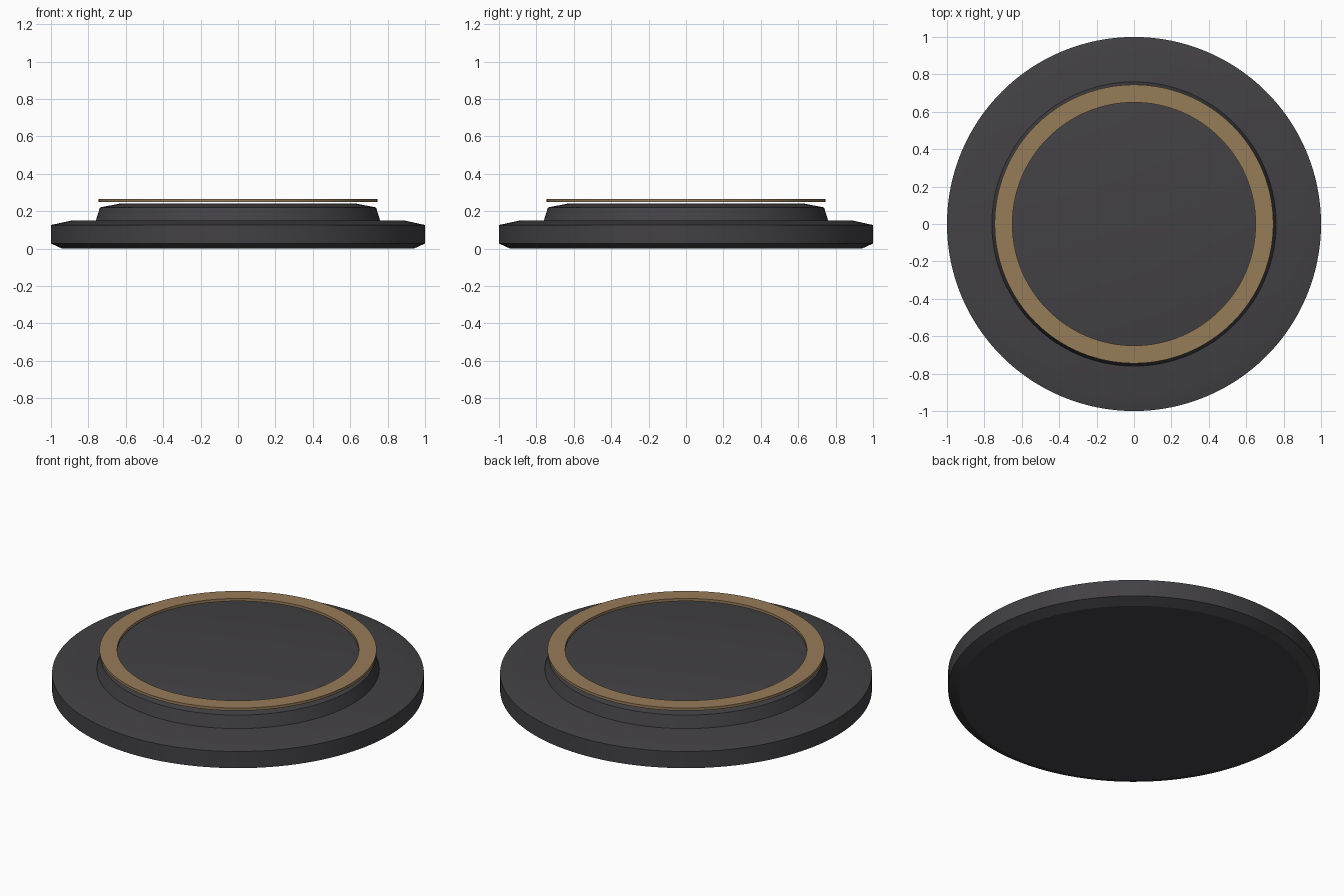
import bpy, bmesh
from math import radians, cos, sin, tau

if "Cube" in bpy.data.objects:
    bpy.data.objects.remove(bpy.data.objects["Cube"])

SEGMENTS = 128


def material(name, rgb):
    mat = bpy.data.materials.new(name)
    mat.diffuse_color = (*rgb, 1.0)
    mat.use_nodes = True
    mat.node_tree.nodes["Principled BSDF"].inputs["Base Color"].default_value = mat.diffuse_color
    return mat


def lathe(name, profile, mat, closed=False):
    """Revolve (radius, z) points around z; open profiles are capped."""
    bm = bmesh.new()
    rings = [[bm.verts.new((r * cos(tau * i / SEGMENTS), r * sin(tau * i / SEGMENTS), z))
              for i in range(SEGMENTS)] for r, z in profile]
    pairs = list(zip(rings, rings[1:]))
    if closed:
        pairs.append((rings[-1], rings[0]))
    else:
        bm.faces.new(rings[0])
        bm.faces.new(rings[-1])
    for low, high in pairs:
        for i in range(SEGMENTS):
            j = (i + 1) % SEGMENTS
            bm.faces.new((low[i], low[j], high[j], high[i]))
    bmesh.ops.recalc_face_normals(bm, faces=bm.faces)
    mesh = bpy.data.meshes.new(name)
    bm.to_mesh(mesh)
    bm.free()
    obj = bpy.data.objects.new(name, mesh)
    bpy.context.collection.objects.link(obj)
    mesh.materials.append(mat)
    bpy.ops.object.select_all(action='DESELECT')
    obj.select_set(True)
    bpy.context.view_layer.objects.active = obj
    bpy.ops.object.shade_smooth_by_angle(angle=radians(20))
    return obj


dark = material("dark_stone", (0.055, 0.052, 0.058))
bronze = material("bronze", (0.31, 0.20, 0.10))

# Wide bottom disc with bevelled rims
lathe("base_disc", [(0.94, 0.0), (1.0, 0.027), (1.0, 0.126), (0.89, 0.15)], dark)

# Tapered raised step
lathe("upper_step", [(0.76, 0.15), (0.738, 0.22), (0.63, 0.241)], dark)

# Flat trim ring hovering just above the step
lathe("trim_ring", [(0.65, 0.249), (0.745, 0.249), (0.745, 0.265), (0.65, 0.265)],
      bronze, closed=True)
